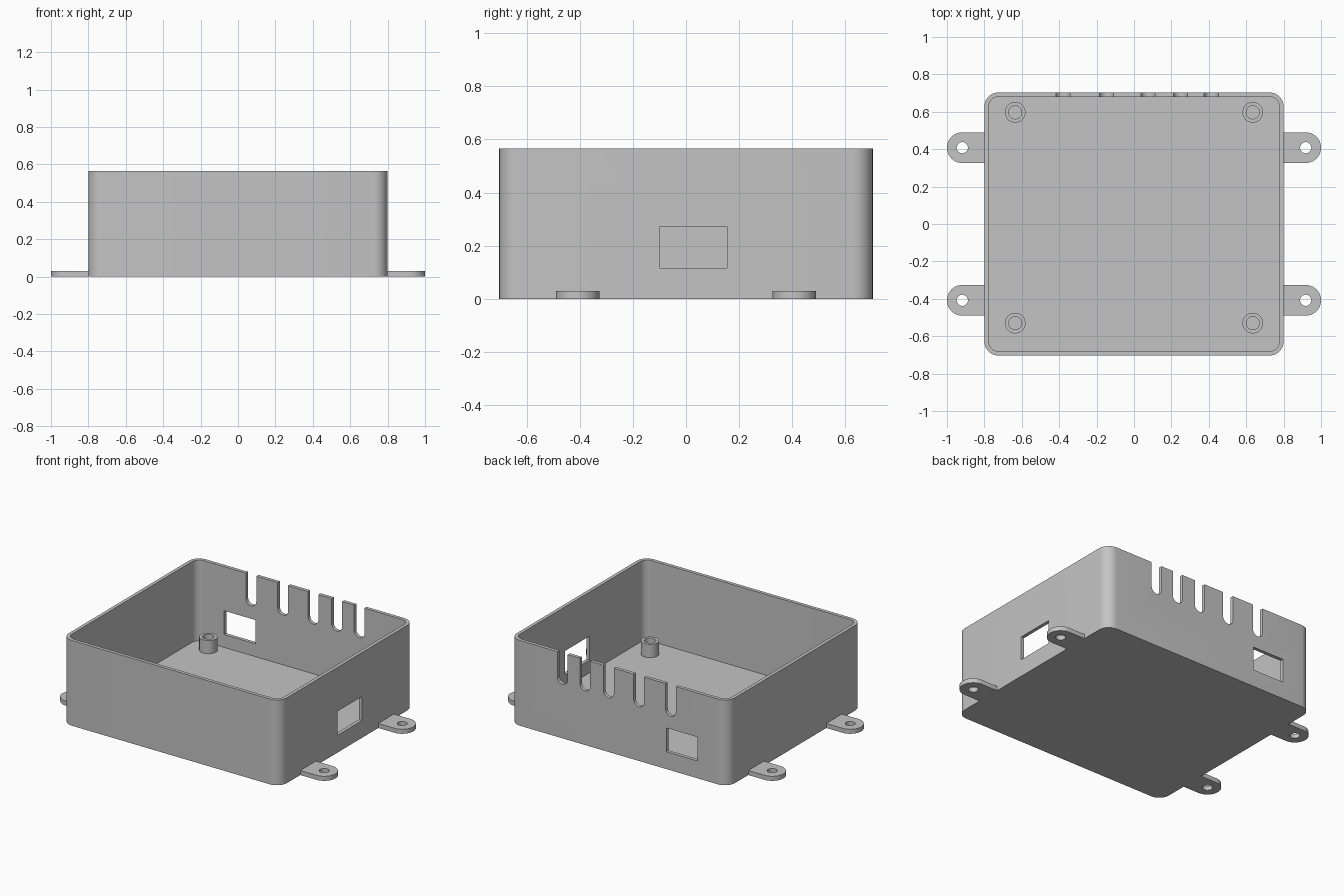
import bpy, bmesh
from math import sin, cos, pi, radians

if "Cube" in bpy.data.objects:
    bpy.data.objects.remove(bpy.data.objects["Cube"], do_unlink=True)

# Main dimensions
HX, HY, HEIGHT = 0.8, 0.703, 0.565
WALL, FLOOR, CORNER = 0.023, 0.03, 0.075

plastic = bpy.data.materials.new("grey plastic")
plastic.use_nodes = True
GREY = (0.55, 0.55, 0.55, 1)
plastic.diffuse_color = GREY
plastic.node_tree.nodes["Principled BSDF"].inputs["Base Color"].default_value = GREY


def arc(cx, cy, r, start, end, n):
    return [(cx + r * cos(start + (end - start) * i / n),
             cy + r * sin(start + (end - start) * i / n)) for i in range(n + 1)]


def circle(cx, cy, r, n=40):
    return arc(cx, cy, r, 0, 2 * pi, n)[:-1]


def rectangle(a0, a1, b0, b1):
    return [(a0, b0), (a1, b0), (a1, b1), (a0, b1)]


def rounded_rectangle(hx, hy, r):
    points = []
    for i, (sx, sy) in enumerate([(1, 1), (-1, 1), (-1, -1), (1, -1)]):
        points += arc(sx * (hx - r), sy * (hy - r), r, i * pi / 2, (i + 1) * pi / 2, 10)
    return points


def prism(name, outline, low, high, axis="z"):
    """Extrude a flat outline between two positions along an axis."""
    place = {"x": lambda a, b, c: (c, a, b),
             "y": lambda a, b, c: (a, c, b),
             "z": lambda a, b, c: (a, b, c)}[axis]
    bm = bmesh.new()
    bottom = [bm.verts.new(place(a, b, low)) for a, b in outline]
    top = [bm.verts.new(place(a, b, high)) for a, b in outline]
    bm.faces.new(bottom)
    bm.faces.new(top)
    for i in range(len(outline)):
        j = (i + 1) % len(outline)
        bm.faces.new((bottom[i], bottom[j], top[j], top[i]))
    bmesh.ops.recalc_face_normals(bm, faces=bm.faces)
    mesh = bpy.data.meshes.new(name)
    bm.to_mesh(mesh)
    bm.free()
    mesh.materials.append(plastic)
    obj = bpy.data.objects.new(name, mesh)
    bpy.context.collection.objects.link(obj)
    return obj


def activate(obj):
    bpy.ops.object.select_all(action="DESELECT")
    obj.select_set(True)
    bpy.context.view_layer.objects.active = obj


def cut(obj, cutter):
    cutter.hide_render = True
    mod = obj.modifiers.new("cut", "BOOLEAN")
    mod.operation = "DIFFERENCE"
    mod.solver = "EXACT"
    mod.object = cutter
    activate(obj)
    bpy.ops.object.modifier_apply(modifier=mod.name)
    bpy.data.objects.remove(cutter, do_unlink=True)


def finish(obj):
    activate(obj)
    bpy.ops.object.shade_smooth_by_angle(angle=radians(30))


# Open tray with rounded corners
case = prism("case_body", rounded_rectangle(HX, HY, CORNER), 0, HEIGHT)
cut(case, prism("cavity_cutter",
                rounded_rectangle(HX - WALL, HY - WALL, CORNER - WALL), FLOOR, 1))

# Rectangular openings in the side wall and the back wall
cut(case, prism("side_window_cutter", rectangle(-0.1, 0.155, 0.115, 0.273), 0.7, 0.9, "x"))
cut(case, prism("back_window_cutter", rectangle(-0.578, -0.348, 0.115, 0.273), 0.6, 0.8, "y"))

# Round-bottomed cable slots along the back rim
SLOT_R = 0.038
for x in (-0.38, -0.147, 0.075, 0.248, 0.413):
    outline = arc(x, 0.397, SLOT_R, pi, 2 * pi, 16) + [(x + SLOT_R, 0.7), (x - SLOT_R, 0.7)]
    cut(case, prism("slot_cutter", outline, 0.6, 0.8, "y"))
finish(case)

# Hollow screw posts on the floor
for side, x in (("right", -0.635), ("left", 0.635)):
    for end, y in (("front", -0.53), ("back", 0.597)):
        post = prism(f"screw_post_{end}_{side}", circle(x, y, 0.055), FLOOR, 0.118)
        cut(post, prism("post_hole_cutter", circle(x, y, 0.035), 0, 0.2))
        finish(post)

# Mounting tabs with a rounded end and a screw hole
TAB_R = 0.082
for side, s in (("right", -1), ("left", 1)):
    for end, y in (("front", -0.408), ("back", 0.408)):
        outline = arc(1 - TAB_R, y, TAB_R, -pi / 2, pi / 2, 20)
        outline += [(HX, y + TAB_R), (HX, y - TAB_R)]
        tab = prism(f"mounting_tab_{end}_{side}", [(s * a, b) for a, b in outline], 0, FLOOR)
        cut(tab, prism("tab_hole_cutter", circle(s * (1 - TAB_R), y, 0.03), -0.1, 0.1))
        finish(tab)
